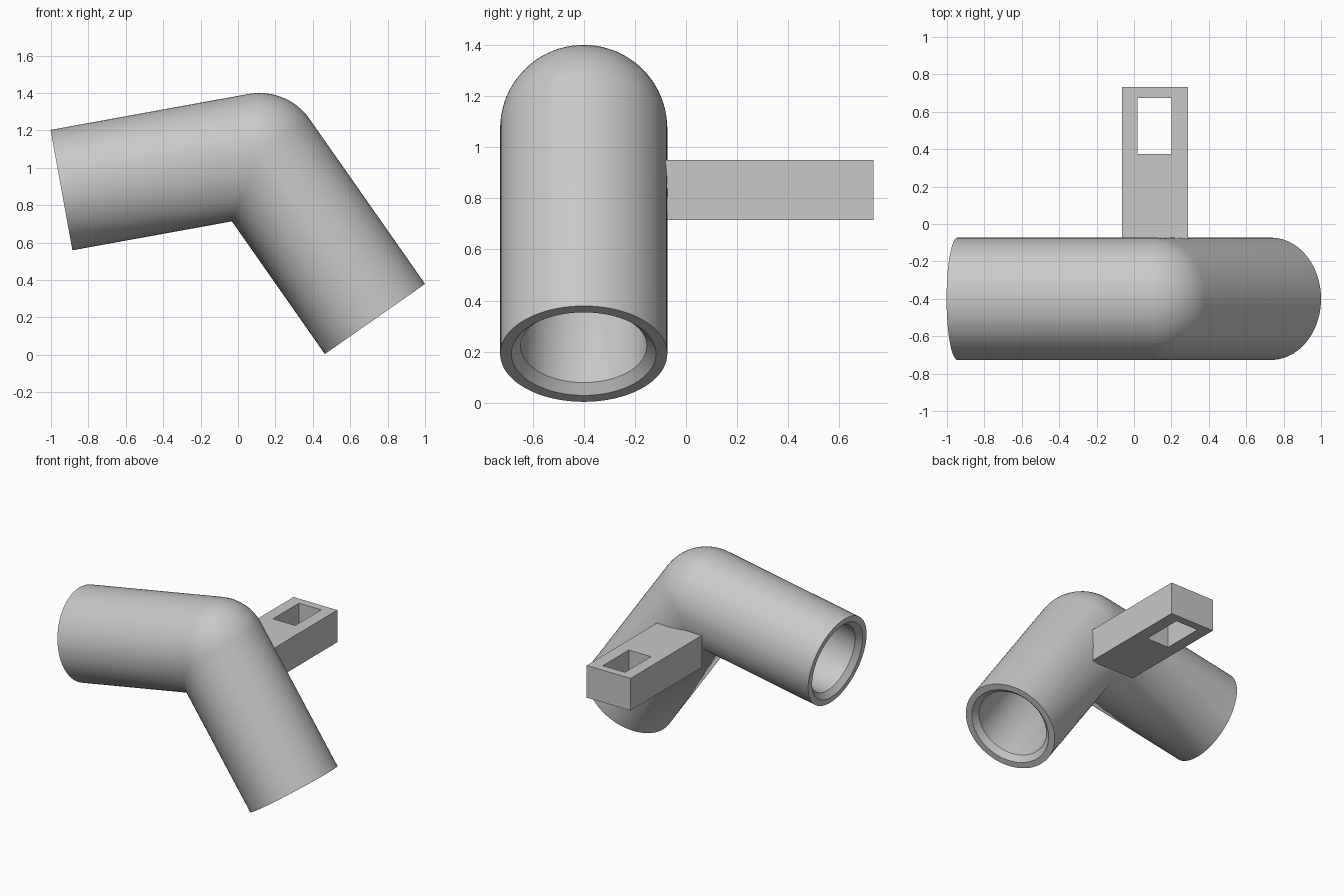
import bpy, bmesh
from math import radians, sin, cos, pi
from mathutils import Vector, Matrix

cube = bpy.data.objects.get("Cube")
if cube:
    bpy.data.objects.remove(cube, do_unlink=True)

# Material
grey = bpy.data.materials.new("light_grey")
grey.use_nodes = True
grey.diffuse_color = (0.58, 0.58, 0.58, 1)
grey.node_tree.nodes["Principled BSDF"].inputs["Base Color"].default_value = (0.58, 0.58, 0.58, 1)

R, BORE, CHAMFER, LENGTH = 0.327, 0.247, 0.036, 1.076
JOINT = Vector((0.115, -0.4, 1.073))
LEFT_ANGLE, RIGHT_ANGLE = 190.3, 305.0      # pipe directions in the xz plane
half = radians((RIGHT_ANGLE - LEFT_ANGLE) / 2)
tilt = radians(270 - (LEFT_ANGLE + RIGHT_ANGLE) / 2)


def make_object(name, bm):
    bmesh.ops.recalc_face_normals(bm, faces=bm.faces)
    mesh = bpy.data.meshes.new(name)
    bm.to_mesh(mesh)
    bm.free()
    mesh.materials.append(grey)
    obj = bpy.data.objects.new(name, mesh)
    bpy.context.collection.objects.link(obj)
    return obj


def dome(radius, steps=20):
    """Quarter circle from the pole behind the joint to its equator."""
    return [(radius * sin(i * pi / 2 / steps), -radius * cos(i * pi / 2 / steps))
            for i in range(steps + 1)]


# Elbow pipe: lathe one domed hollow arm, cut it on the mitre plane, mirror it
profile = dome(R) + [(R, LENGTH), (BORE + CHAMFER, LENGTH), (BORE, LENGTH - CHAMFER)]
profile += dome(BORE)[::-1]
bm = bmesh.new()
points = [bm.verts.new((r, 0, z)) for r, z in profile]
edges = [bm.edges.new(pair) for pair in zip(points, points[1:])]
bmesh.ops.spin(bm, geom=points + edges, cent=(0, 0, 0), axis=(0, 0, 1),
               angle=2 * pi, steps=80, use_duplicate=False)
bmesh.ops.remove_doubles(bm, verts=bm.verts, dist=1e-4)
bmesh.ops.recalc_face_normals(bm, faces=bm.faces)
bm.transform(Matrix.Rotation(pi - half, 4, 'Y'))
bmesh.ops.bisect_plane(bm, geom=bm.verts[:] + bm.edges[:] + bm.faces[:],
                       plane_co=(0, 0, 0), plane_no=(1, 0, 0), clear_inner=True)
pipe = make_object("elbow_pipe", bm)
pipe.location = JOINT
pipe.rotation_euler = (0, tilt, 0)
mirror = pipe.modifiers.new("mirror", 'MIRROR')
mirror.use_clip = True
mirror.merge_threshold = 0.0005

bpy.ops.object.select_all(action='DESELECT')
pipe.select_set(True)
bpy.context.view_layer.objects.active = pipe
bpy.ops.object.shade_smooth_by_angle(angle=radians(25))


# Mounting bracket: rectangular frame with a slot, extruded upwards
def rectangle(bm, x0, x1, y0, y1, z):
    return [bm.verts.new((x, y, z)) for x, y in ((x0, y0), (x1, y0), (x1, y1), (x0, y1))]


bm = bmesh.new()
outer = rectangle(bm, -0.065, 0.29, -0.09, 0.733, 0.715)
slot = rectangle(bm, 0.02, 0.2, 0.375, 0.675, 0.715)
for i in range(4):
    j = (i + 1) % 4
    bm.faces.new((outer[i], outer[j], slot[j], slot[i]))
base = bm.faces[:]
top = bmesh.ops.extrude_face_region(bm, geom=base, use_keep_orig=True)
bmesh.ops.translate(bm, vec=(0, 0, 0.235),
                    verts=[v for v in top["geom"] if isinstance(v, bmesh.types.BMVert)])
make_object("slotted_bracket", bm)
